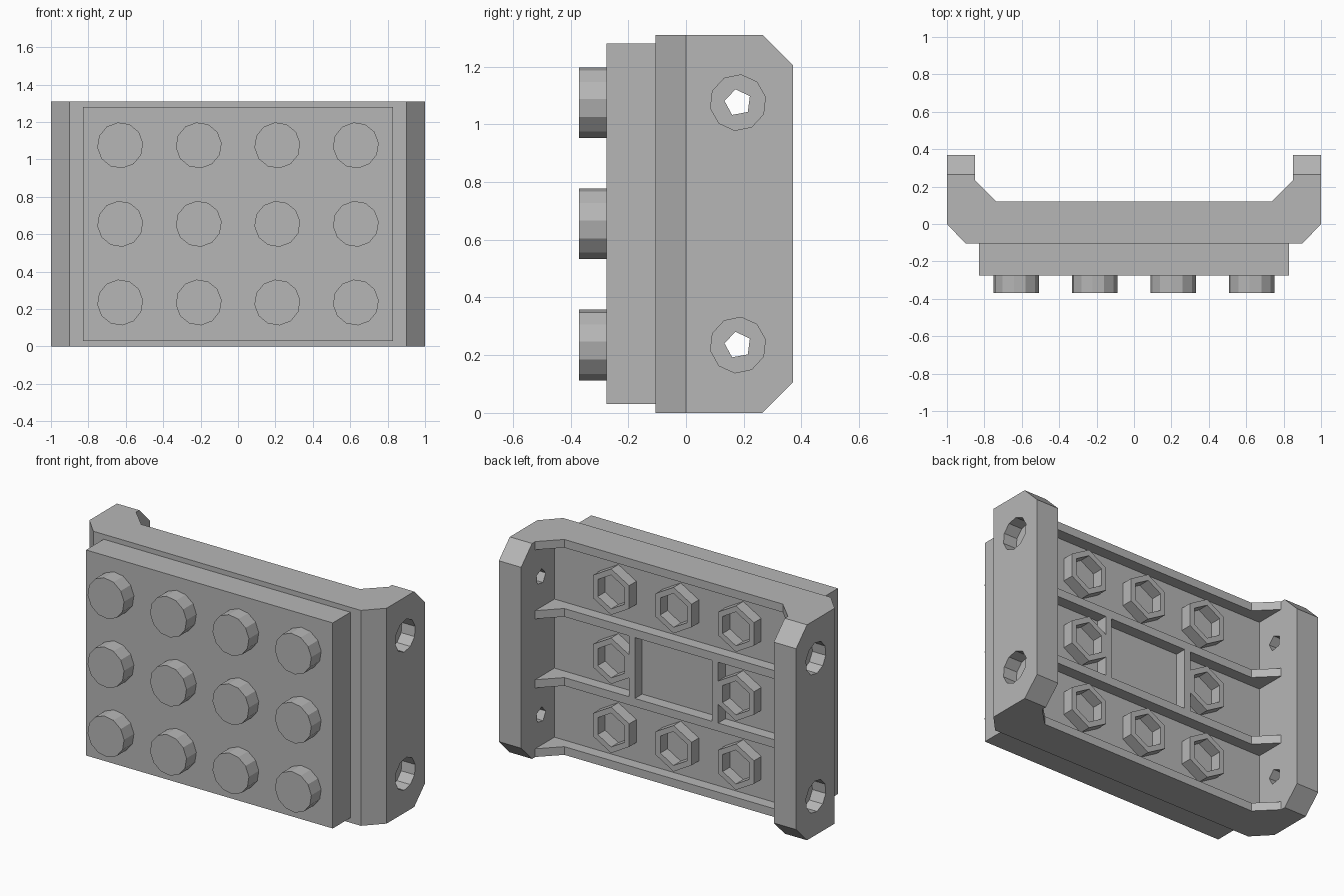
import bpy, math
from mathutils import Vector

cube = bpy.data.objects.get("Cube")
if cube:
    bpy.data.objects.remove(cube, do_unlink=True)

grey = bpy.data.materials.new("plain_grey")
grey.use_nodes = True
grey.diffuse_color = (0.47, 0.47, 0.47, 1)
grey.node_tree.nodes["Principled BSDF"].inputs["Base Color"].default_value = grey.diffuse_color

HEIGHT = 1.31
FLOOR, RIB = 0.05, 0.12              # cavity floor and rib crest depths
ROWS = (0.235, 0.655, 1.075)
HOLE_Y = 0.18
AXES = {"x": lambda a, b, t: (t, a, b),      # profile in y, z
        "y": lambda a, b, t: (a, t, b),      # profile in x, z
        "z": lambda a, b, t: (a, b, t)}      # profile in x, y


def make(name, verts, faces):
    mesh = bpy.data.meshes.new(name)
    mesh.from_pydata(verts, [], faces)
    mesh.materials.append(grey)
    obj = bpy.data.objects.new(name, mesh)
    bpy.context.collection.objects.link(obj)
    bpy.context.view_layer.objects.active = obj
    bpy.ops.object.mode_set(mode='EDIT')
    bpy.ops.mesh.select_all(action='SELECT')
    bpy.ops.mesh.normals_make_consistent(inside=False)
    bpy.ops.object.mode_set(mode='OBJECT')
    return obj


def prism(name, profile, axis, lo, hi):
    n = len(profile)
    place = AXES[axis]
    verts = [place(a, b, t) for t in (lo, hi) for a, b in profile]
    sides = [(i, (i + 1) % n, n + (i + 1) % n, n + i) for i in range(n)]
    return make(name, verts, [tuple(range(n)), tuple(range(n, 2 * n))] + sides)


def box(name, x, y, z):
    return prism(name, [(x[0], y[0]), (x[1], y[0]), (x[1], y[1]), (x[0], y[1])], "z", *z)


def ngon(a, b, radius, sides, turn=0.0):
    steps = [turn + math.tau * i / sides for i in range(sides)]
    return [(a + radius * math.cos(s), b + radius * math.sin(s)) for s in steps]


def mirrored(half):
    return half + [(-x, y) for x, y in reversed(half)]


def hex_ring(name, x, z):
    outer = ngon(x, z, 0.14, 6, math.pi / 6)
    inner = ngon(x, z, 0.103, 6, math.pi / 6)
    loops = [(outer, FLOOR), (outer, RIB), (inner, RIB), (inner, FLOOR)]
    verts = [(a, y, b) for loop, y in loops for a, b in loop]
    faces = [(k * 6 + i, k * 6 + (i + 1) % 6, (k + 1) % 4 * 6 + (i + 1) % 6, (k + 1) % 4 * 6 + i)
             for k in range(4) for i in range(6)]
    return make(name, verts, faces)


def cut(obj, cutter):
    mod = obj.modifiers.new("hole", 'BOOLEAN')
    mod.operation, mod.solver, mod.object = 'DIFFERENCE', 'EXACT', cutter
    cutter.hide_render = True
    bpy.context.view_layer.objects.active = obj
    bpy.ops.object.modifier_apply(modifier=mod.name)
    bpy.data.objects.remove(cutter, do_unlink=True)


# Back wall with bevelled front corners
prism("back_wall", mirrored([(0.9, -0.105), (1, 0), (0.85, 0), (0.85, FLOOR)]), "z", 0, HEIGHT)

# Side arms with clipped rear corners and stepped bolt holes
side = [(0, 0), (0.265, 0), (0.37, 0.105), (0.37, HEIGHT - 0.105), (0.265, HEIGHT), (0, HEIGHT)]
arm = prism("side_arms", side, "x", 0.85, 1)
for z in (ROWS[0], ROWS[2]):
    cut(arm, prism("bore_cutter", ngon(HOLE_Y, z, 0.097, 10, 0.2), "x", 0.91, 1.1))
    cut(arm, prism("bolt_cutter", ngon(HOLE_Y, z, 0.047, 5, 0.5), "x", 0.8, 0.95))
mirror = arm.modifiers.new("mirror", 'MIRROR')
mirror.use_axis[0] = True
mirror.use_mirror_merge = False
bpy.context.view_layer.objects.active = arm
bpy.ops.object.modifier_apply(modifier=mirror.name)

# Horizontal ribs with angled gussets at the arms
gusset = mirrored([(0.85, FLOOR), (0.85, 0.235), (0.735, RIB)])
for i, z in enumerate((0, 0.42, 0.84, HEIGHT - 0.05)):
    prism(f"rib_{i + 1}", gusset, "z", z, z + 0.05)

# Upright ribs framing the centre pocket
for name, x in (("left", 0.26), ("right", -0.30)):
    box(f"pocket_rib_{name}", (x, x + 0.04), (FLOOR, RIB), (0.47, 0.84))

# Hexagonal sockets, skipping the centre pocket
for r, z in enumerate(ROWS):
    for c, x in enumerate((-0.42, 0, 0.42)):
        if (r, c) != (1, 1):
            hex_ring(f"hex_socket_{r + 1}_{c + 1}", x, z)

# Front plate and round studs
box("front_plate", (-0.83, 0.83), (-0.275, -0.105), (0.03, 1.28))
for r, z in enumerate(ROWS):
    for c in range(4):
        prism(f"stud_{r + 1}_{c + 1}", ngon(-0.63 + 0.42 * c, z, 0.123, 12, 0.1), "y", -0.37, -0.275)
